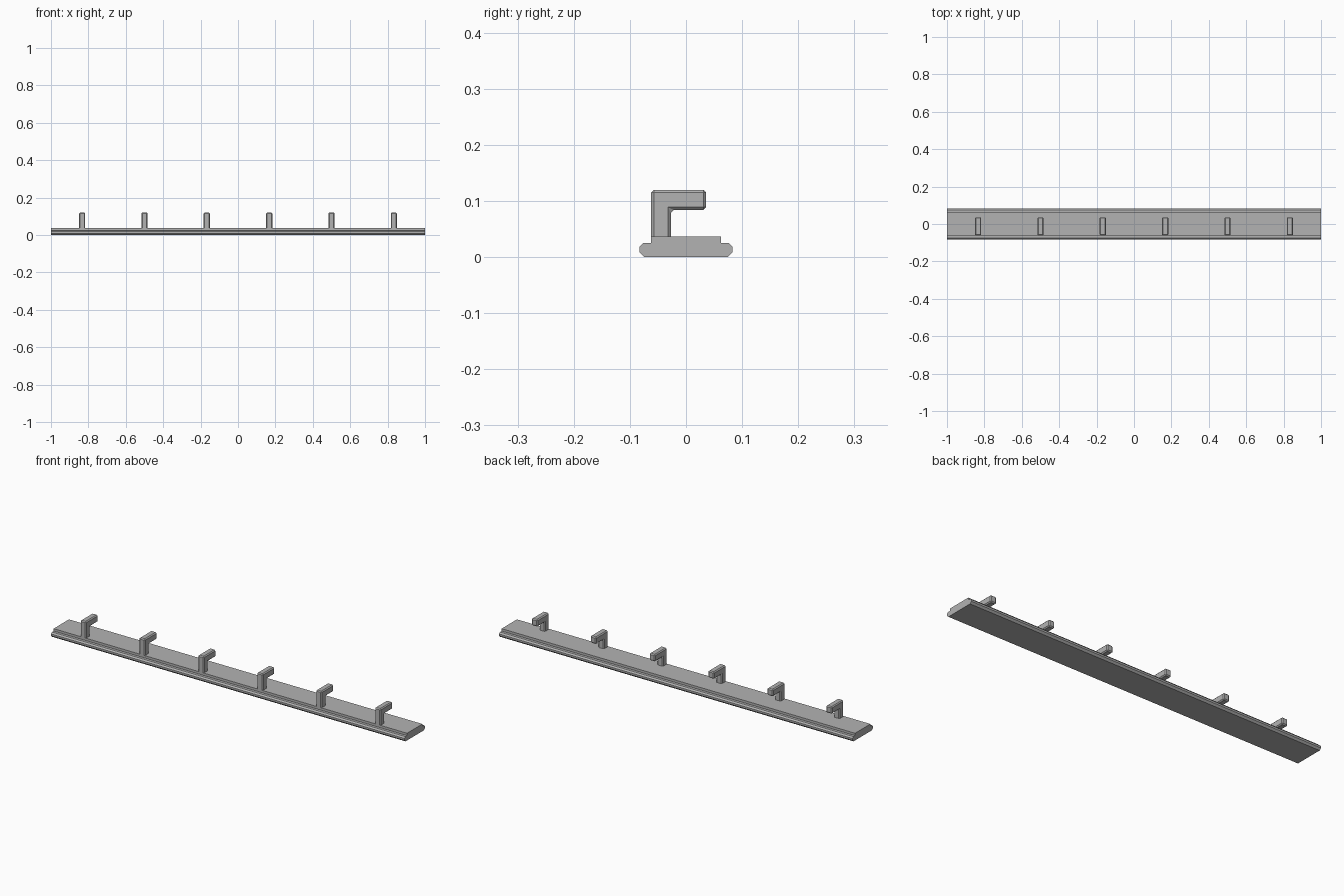
import bpy, bmesh

if "Cube" in bpy.data.objects:
    bpy.data.objects.remove(bpy.data.objects["Cube"])

grey = bpy.data.materials.new("plain grey")
grey.diffuse_color = (0.45, 0.45, 0.45, 1)
grey.use_nodes = True
grey.node_tree.nodes["Principled BSDF"].inputs["Base Color"].default_value = grey.diffuse_color


def extrude_profile(name, profile, x_mid, width):
    """Extrude a (y, z) outline along x, centred on x_mid."""
    mesh = bpy.data.meshes.new(name)
    bm = bmesh.new()
    face = bm.faces.new([bm.verts.new((x_mid - width / 2, y, z)) for y, z in profile])
    out = bmesh.ops.extrude_face_region(bm, geom=[face])
    moved = [v for v in out["geom"] if isinstance(v, bmesh.types.BMVert)]
    bmesh.ops.translate(bm, verts=moved, vec=(width, 0, 0))
    bmesh.ops.recalc_face_normals(bm, faces=bm.faces)
    bm.to_mesh(mesh)
    bm.free()
    mesh.materials.append(grey)
    obj = bpy.data.objects.new(name, mesh)
    bpy.context.collection.objects.link(obj)
    return obj


# Rail: stepped strip with chamfered flanges, mirrored about y = 0
half = [(0.074, 0), (0.083, 0.009), (0.083, 0.018), (0.076, 0.025),
        (0.062, 0.025), (0.062, 0.037)]
extrude_profile("rail", half + [(-y, z) for y, z in reversed(half)], 0, 2.0)

# Hooks: six chamfered brackets, each a post with an arm reaching back
hook = [(-0.062, 0.028), (-0.027, 0.028), (-0.027, 0.084), (0.036, 0.084),
        (0.036, 0.12), (-0.062, 0.12)]
for i in range(6):
    obj = extrude_profile(f"hook_{i + 1}", hook, (i - 2.5) / 3, 0.033)
    bevel = obj.modifiers.new("chamfer", "BEVEL")
    bevel.width = 0.005
    bevel.segments = 1
    bevel.limit_method = "ANGLE"
